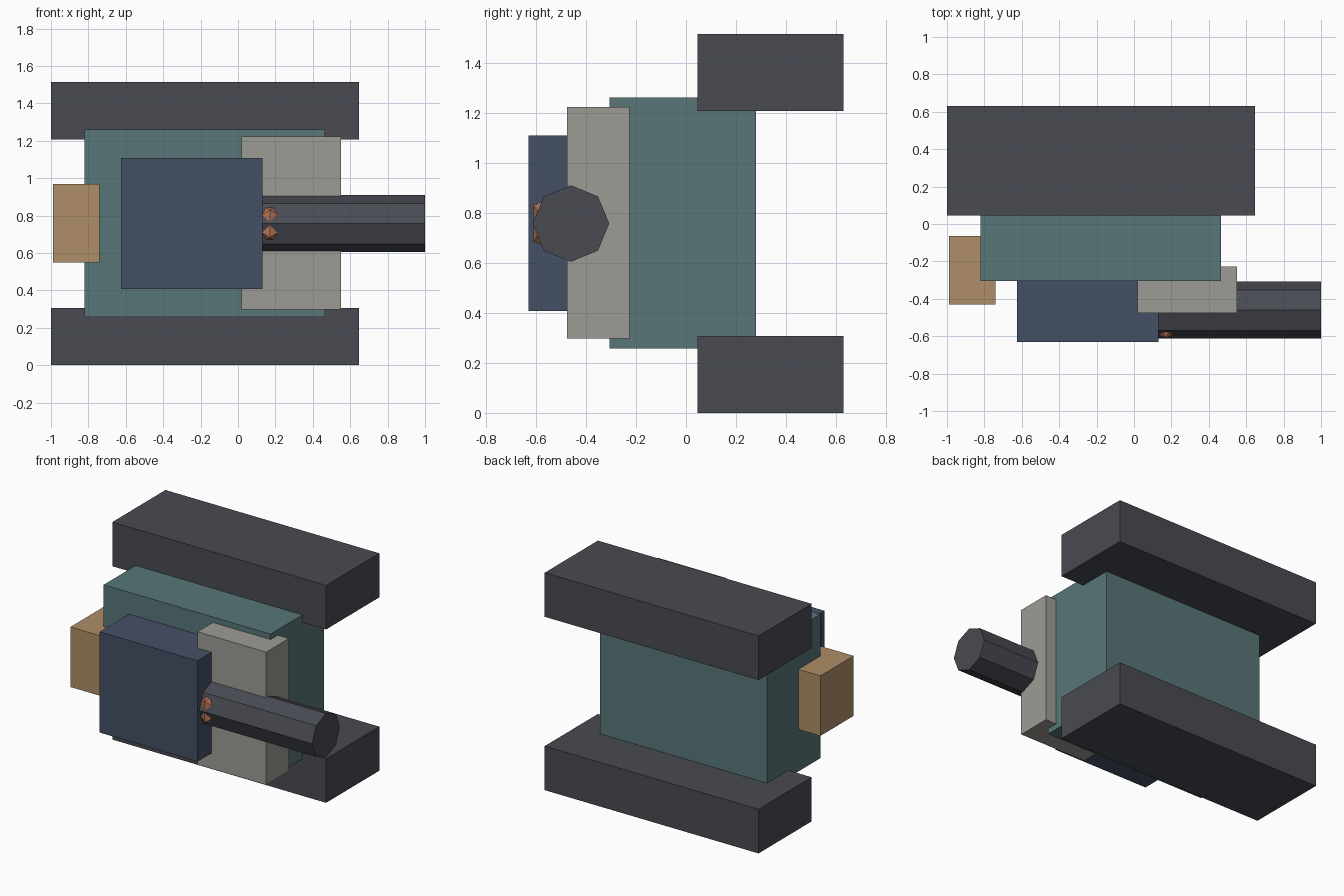
import bpy, bmesh, math
from mathutils import Matrix, Vector

if "Cube" in bpy.data.objects:
    bpy.data.objects.remove(bpy.data.objects["Cube"])


def material(name, rgb):
    m = bpy.data.materials.new(name)
    m.diffuse_color = (*rgb, 1)
    m.use_nodes = True
    m.node_tree.nodes["Principled BSDF"].inputs["Base Color"].default_value = m.diffuse_color
    return m


DARK = material("dark_metal", (0.065, 0.07, 0.085))
TEAL = material("teal", (0.098, 0.18, 0.19))
NAVY = material("navy", (0.06, 0.08, 0.13))
BEIGE = material("beige", (0.34, 0.33, 0.3))
TAN = material("tan", (0.43, 0.27, 0.14))
COPPER = material("copper", (0.45, 0.17, 0.09))


def finish(name, bm, mat):
    bmesh.ops.recalc_face_normals(bm, faces=bm.faces)
    mesh = bpy.data.meshes.new(name)
    bm.to_mesh(mesh)
    bm.free()
    mesh.materials.append(mat)
    bpy.context.collection.objects.link(bpy.data.objects.new(name, mesh))


def box(name, x, y, z, mat):
    bm = bmesh.new()
    size = [b - a for a, b in (x, y, z)]
    mid = [(a + b) / 2 for a, b in (x, y, z)]
    bmesh.ops.create_cube(bm, size=1, matrix=Matrix.Translation(mid) @ Matrix.Diagonal((*size, 1)))
    finish(name, bm, mat)


# Lower and upper rails
for name, z in (("lower_rail", 0.0), ("upper_rail", 1.207)):
    box(name, (-1, 0.647), (0.045, 0.63), (z, z + 0.307), DARK)

# Main body and the blocks attached to it
box("body", (-0.82, 0.465), (-0.306, 0.28), (0.257, 1.26), TEAL)
box("front_housing", (-0.625, 0.13), (-0.63, -0.25), (0.407, 1.108), NAVY)
box("side_plate", (0.02, 0.55), (-0.475, -0.226), (0.297, 1.222), BEIGE)
box("rear_block", (-0.99, -0.74), (-0.43, -0.065), (0.55, 0.968), TAN)

# Eight-sided barrel along x
bm = bmesh.new()
bmesh.ops.create_cone(bm, cap_ends=True, segments=8, radius1=0.153, radius2=0.153, depth=1,
                      matrix=Matrix.Translation((0.5, -0.46, 0.757)) @ Matrix.Rotation(math.pi / 2, 4, 'Y'))
finish("barrel", bm, DARK)

# Faceted bead: an icosahedron whose front corners poke through the barrel
bm = bmesh.new()
a, b = 0.526 * 0.14, 0.851 * 0.14
centre = Vector((0.17, -0.49, 0.757))
for s in (-1, 1):
    for t in (-1, 1):
        for p in ((0, t * b, s * a), (s * a, 0, t * b), (t * b, s * a, 0)):
            bm.verts.new(centre + Vector(p))
bmesh.ops.convex_hull(bm, input=bm.verts)
finish("bead", bm, COPPER)
